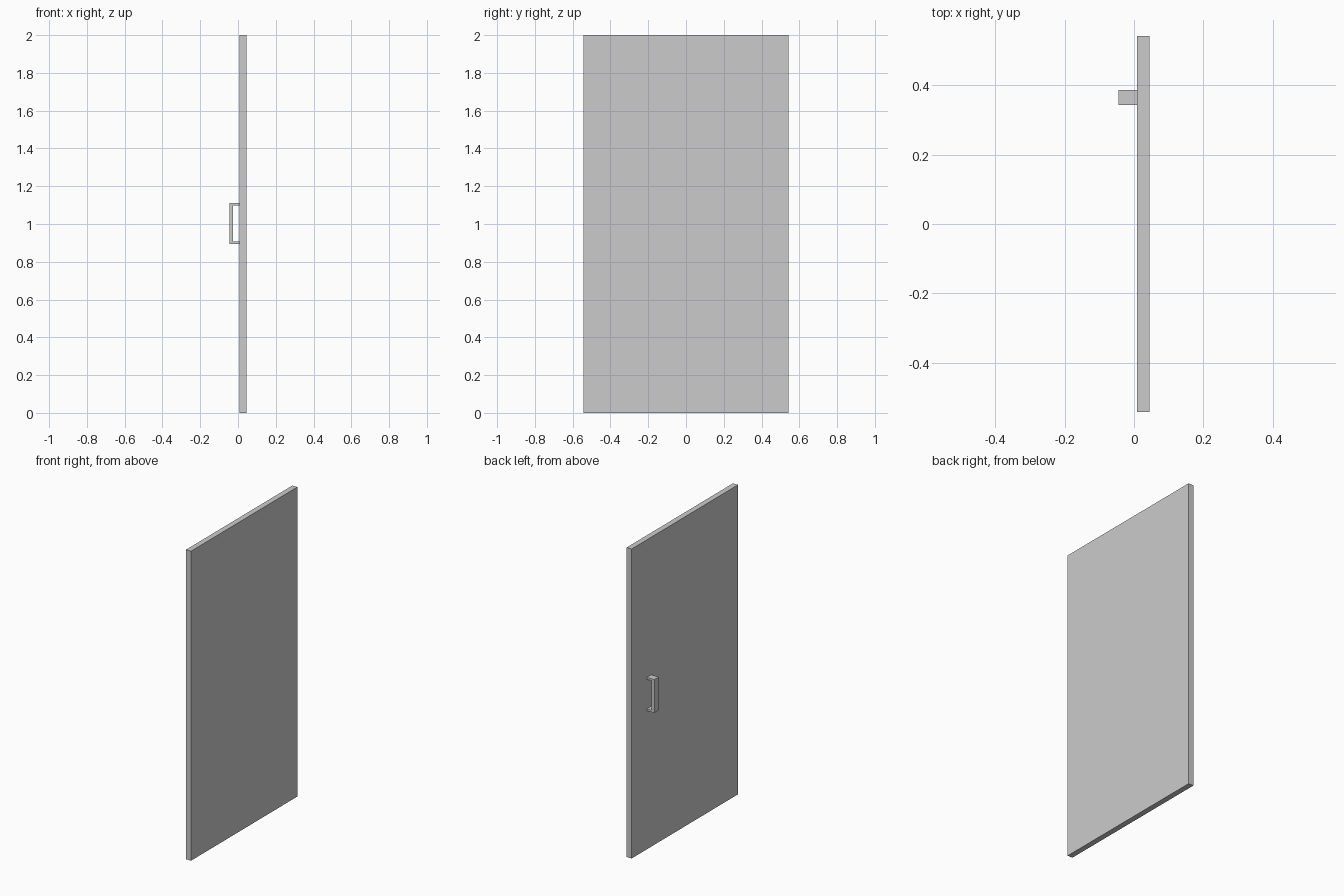
import bpy, bmesh

if "Cube" in bpy.data.objects:
    bpy.data.objects.remove(bpy.data.objects["Cube"])


def prism(name, profile, y0, y1):
    """Extrude an x-z profile along y into a closed solid."""
    bm = bmesh.new()
    face = bm.faces.new([bm.verts.new((x, y0, z)) for x, z in profile])
    ext = bmesh.ops.extrude_face_region(bm, geom=[face])
    verts = [v for v in ext["geom"] if isinstance(v, bmesh.types.BMVert)]
    bmesh.ops.translate(bm, verts=verts, vec=(0, y1 - y0, 0))
    bmesh.ops.recalc_face_normals(bm, faces=bm.faces)
    mesh = bpy.data.meshes.new(name)
    bm.to_mesh(mesh)
    bm.free()
    obj = bpy.data.objects.new(name, mesh)
    bpy.context.collection.objects.link(obj)
    return obj


# Door slab
BACK, FRONT = 0.0085, 0.0445
prism("door_panel", [(BACK, 0), (FRONT, 0), (FRONT, 2), (BACK, 2)], -0.543, 0.543)

# C-shaped pull handle: upright grip with a thin arm at each end
OUT, GRIP = -0.0445, -0.026
LOW, HIGH, ARM = 0.895, 1.111, 0.013
prism("pull_handle", [
    (BACK, LOW), (OUT, LOW), (OUT, HIGH), (BACK, HIGH),
    (BACK, HIGH - ARM), (GRIP, HIGH - ARM), (GRIP, LOW + ARM), (BACK, LOW + ARM),
], 0.343, 0.387)
